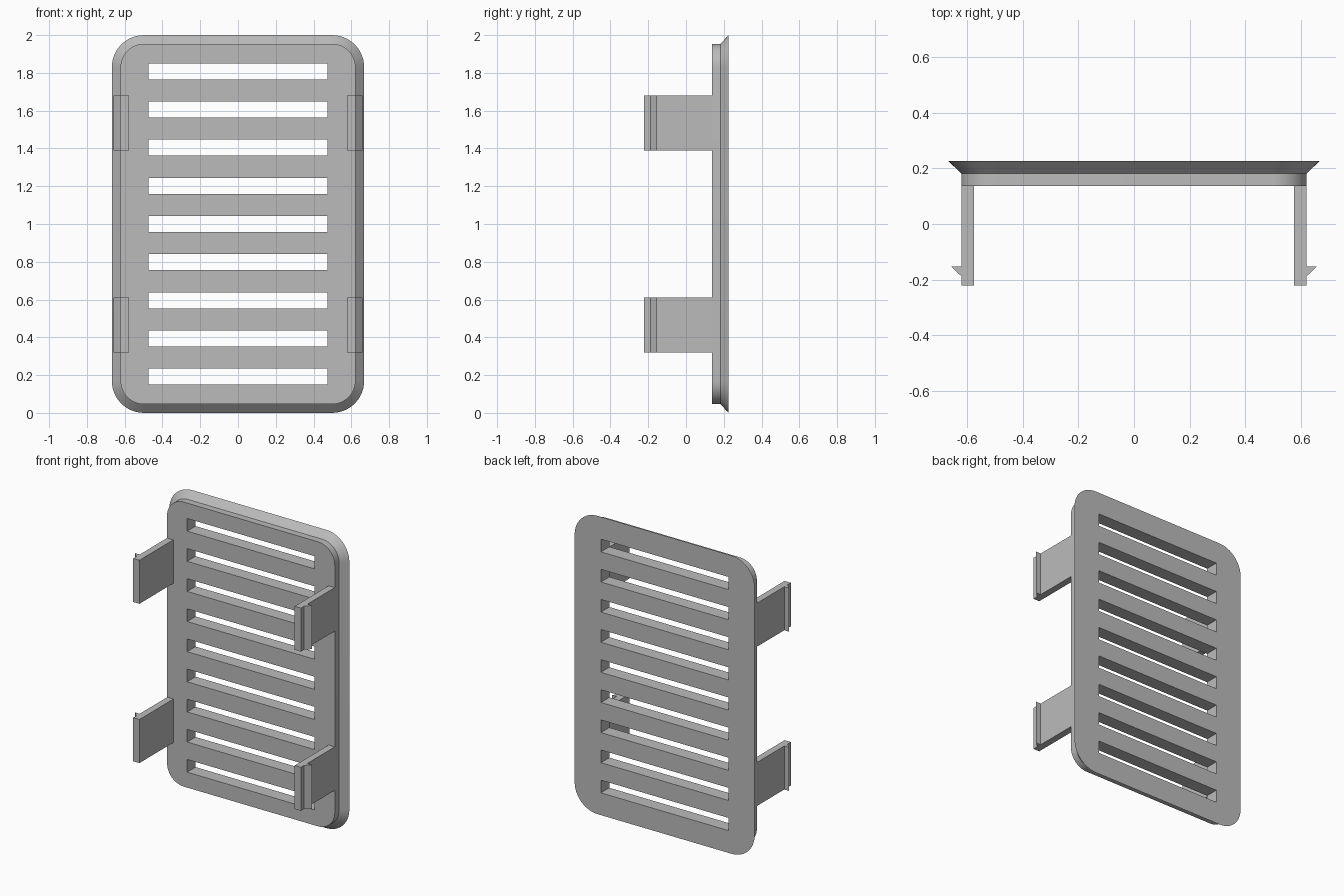
import bpy, bmesh, math

if "Cube" in bpy.data.objects:
    bpy.data.objects.remove(bpy.data.objects["Cube"], do_unlink=True)

grey = bpy.data.materials.new("plain grey")
grey.use_nodes = True
colour = (0.5, 0.5, 0.5, 1)
grey.diffuse_color = colour
grey.node_tree.nodes["Principled BSDF"].inputs["Base Color"].default_value = colour

MID = 1.0                      # height of the panel centre
HALF_W, HALF_H = 0.668, 1.0    # outer rim half sizes
INSET, RADIUS = 0.046, 0.17
FRONT, STEP, BACK = 0.137, 0.182, 0.226


def make_object(name, bm):
    bmesh.ops.recalc_face_normals(bm, faces=bm.faces)
    mesh = bpy.data.meshes.new(name)
    bm.to_mesh(mesh)
    bm.free()
    mesh.materials.append(grey)
    obj = bpy.data.objects.new(name, mesh)
    bpy.context.collection.objects.link(obj)
    return obj


def loft(name, rings):
    """Skin equal-length rings of points and cap both ends."""
    bm = bmesh.new()
    loops = [[bm.verts.new(p) for p in ring] for ring in rings]
    for a, b in zip(loops, loops[1:]):
        for i in range(len(a)):
            j = (i + 1) % len(a)
            bm.faces.new((a[i], a[j], b[j], b[i]))
    bm.faces.new(loops[0])
    bm.faces.new(loops[-1])
    return make_object(name, bm)


def rounded_ring(y, inset, segments=12):
    """Rounded rectangle at depth y, shrunk evenly by inset."""
    r = RADIUS - inset
    ring = []
    for corner, (sx, sz) in enumerate([(1, 1), (-1, 1), (-1, -1), (1, -1)]):
        for k in range(segments + 1):
            a = math.pi / 2 * (corner + k / segments)
            ring.append((sx * (HALF_W - RADIUS) + r * math.cos(a), y,
                         MID + sz * (HALF_H - RADIUS) + r * math.sin(a)))
    return ring


# Panel with flared rim
panel = loft("vent_panel", [rounded_ring(FRONT, INSET),
                            rounded_ring(STEP, INSET),
                            rounded_ring(BACK, 0)])

# Nine ventilation slots cut through the panel
bm = bmesh.new()
for i in range(-4, 5):
    box = bmesh.ops.create_cube(bm, size=1)["verts"]
    bmesh.ops.scale(bm, vec=(0.946, 0.5, 0.085), verts=box)
    bmesh.ops.translate(bm, vec=(0, STEP, MID + i * 0.202), verts=box)
cutter = make_object("slot_cutter", bm)
cutter.hide_render = True
cut = panel.modifiers.new("slots", "BOOLEAN")
cut.operation, cut.solver, cut.object = "DIFFERENCE", "EXACT", cutter
bpy.ops.object.select_all(action="DESELECT")
panel.select_set(True)
bpy.context.view_layer.objects.active = panel
bpy.ops.object.modifier_apply(modifier=cut.name)
bpy.data.objects.remove(cutter, do_unlink=True)
bpy.ops.object.shade_smooth_by_angle(angle=math.radians(30))

# Four snap clips: flat arm with a barbed hook near its free end
INNER, OUTER, TIP = 0.576, HALF_W - INSET, 0.658
profile = [(INNER, FRONT + 0.01), (INNER, -0.222), (OUTER, -0.222),
           (OUTER, -0.188), (TIP, -0.153), (OUTER, -0.153),
           (OUTER, FRONT + 0.01)]
for side, sx in (("left", 1), ("right", -1)):
    for level, sz in (("upper", 1), ("lower", -1)):
        centre = MID + sz * 0.534
        loft(f"{level}_{side}_clip",
             [[(sx * x, y, centre + dz) for x, y in profile]
              for dz in (-0.146, 0.146)])
